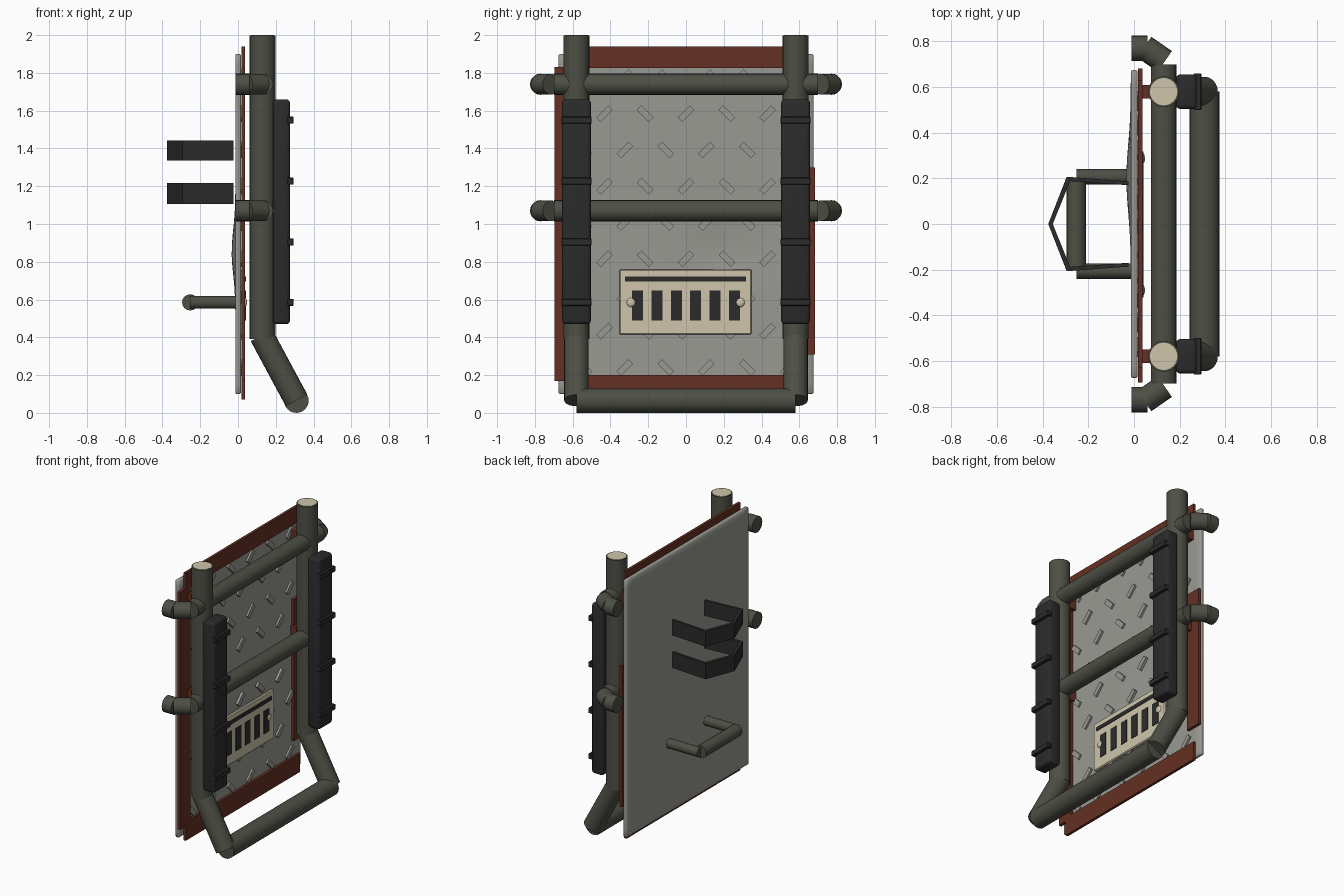
import bpy, bmesh, math
from mathutils import Vector, Matrix

if "Cube" in bpy.data.objects:
    bpy.data.objects.remove(bpy.data.objects["Cube"])


def material(name, rgb):
    m = bpy.data.materials.new(name)
    m.diffuse_color = (*rgb, 1)
    m.use_nodes = True
    m.node_tree.nodes["Principled BSDF"].inputs["Base Color"].default_value = m.diffuse_color
    return m


OLIVE = material("olive_paint", (0.075, 0.08, 0.06))
BLACK = material("black_rubber", (0.025, 0.024, 0.025))
RUST = material("rust_red", (0.13, 0.03, 0.017))
CREAM = material("cream_paint", (0.62, 0.56, 0.4))
STEEL = material("steel", (0.32, 0.32, 0.29))


def finish(bm, name, mat, smooth=True):
    me = bpy.data.meshes.new(name)
    bmesh.ops.recalc_face_normals(bm, faces=bm.faces)
    bm.to_mesh(me)
    bm.free()
    me.materials.append(mat)
    ob = bpy.data.objects.new(name, me)
    bpy.context.collection.objects.link(ob)
    if smooth:
        bpy.ops.object.select_all(action='DESELECT')
        ob.select_set(True)
        bpy.context.view_layer.objects.active = ob
        bpy.ops.object.shade_smooth_by_angle(angle=math.radians(35))
    return ob


def box(name, x, y, z, mat, bevel=0.0, segments=1):
    """Box from (min, max) ranges."""
    bm = bmesh.new()
    size = [r[1] - r[0] for r in (x, y, z)]
    mid = [(r[1] + r[0]) / 2 for r in (x, y, z)]
    bmesh.ops.create_cube(bm, size=1,
                          matrix=Matrix.Translation(mid) @ Matrix.Diagonal((*size, 1)))
    if bevel:
        bmesh.ops.bevel(bm, geom=bm.edges[:], offset=bevel, segments=segments,
                        affect='EDGES', profile=0.5)
    return finish(bm, name, mat)


def add_tube(bm, a, b, r, sides=20):
    a, b = Vector(a), Vector(b)
    d = b - a
    rot = d.to_track_quat('Z', 'Y').to_matrix().to_4x4()
    bmesh.ops.create_cone(bm, cap_ends=True, segments=sides, radius1=r, radius2=r,
                          depth=d.length, matrix=Matrix.Translation((a + b) / 2) @ rot)


def tubes(name, segs, mat, sides=20):
    bm = bmesh.new()
    for a, b, r in segs:
        add_tube(bm, a, b, r, sides)
    return finish(bm, name, mat)


# dented steel plate
bm = bmesh.new()
bmesh.ops.create_grid(bm, x_segments=24, y_segments=32, size=1)
for v in bm.verts:
    y, z = v.co.x * 0.675, 1.0 + v.co.y * 0.9
    dent = 0.02 * math.exp(-((y - 0.2) / 0.2) ** 2 - ((z - 0.85) / 0.16) ** 2)
    v.co = (0.016 - dent, y, z)
plate = finish(bm, "steel_plate", STEEL)
mod = plate.modifiers.new("thickness", 'SOLIDIFY')
mod.thickness = 0.03
mod.offset = 1 if plate.data.polygons[0].normal.x < 0 else -1
bev = plate.modifiers.new("edge", 'BEVEL')
bev.width = 0.006

# raised tread bars in staggered rows
bm = bmesh.new()
for row in range(9):
    z = 0.24 + row * 0.192
    n = 6 if row % 2 == 0 else 7
    for i in range(n):
        y = (i - (n - 1) / 2) * 0.216
        if abs(y) > 0.62:
            continue
        ang = math.radians(45 if i % 2 else -45)
        mat = (Matrix.Translation((0.02, y, z)) @ Matrix.Rotation(ang, 4, 'X')
               @ Matrix.Diagonal((0.018, 0.09, 0.034, 1)))
        bmesh.ops.create_cube(bm, size=1, matrix=mat)
finish(bm, "tread_bars", STEEL, False)

# rusty edge strips
X = (0.018, 0.037)
box("top_strip", X, (-0.63, 0.63), (1.825, 1.94), RUST)
box("bottom_strip", X, (-0.63, 0.63), (0.07, 0.2), RUST)
box("left_strip", X, (-0.695, -0.58), (0.17, 1.83), RUST)
box("right_strip", X, (0.565, 0.682), (0.31, 1.3), RUST)

# vent panel with slots and knobs
box("vent_panel", (0.016, 0.038), (-0.353, 0.347), (0.415, 0.76), CREAM, 0.006)
box("vent_long_slot", (0.03, 0.042), (-0.323, 0.317), (0.695, 0.722), BLACK)
for i in range(6):
    y = (i - 2.5) * 0.103
    box("vent_slot", (0.03, 0.042), (y - 0.029, y + 0.029), (0.488, 0.648), BLACK)
for y in (-0.29, 0.287):
    bm = bmesh.new()
    bmesh.ops.create_uvsphere(bm, u_segments=14, v_segments=8, radius=0.025,
                              matrix=Matrix.Translation((0.036, y, 0.585))
                              @ Matrix.Diagonal((0.5, 1, 1, 1)))
    finish(bm, "vent_knob", CREAM)

# crossbars with elbows
for z in (1.74, 1.07):
    segs = [((0.13, -0.7, z), (0.13, 0.7, z), 0.056)]
    for s in (-1, 1):
        segs += [((0.045, s * 0.775, z), (0.135, s * 0.713, z), 0.055),
                 ((-0.012, s * 0.77, z), (0.06, s * 0.77, z), 0.056)]
    tubes("crossbar", segs, OLIVE)

# side posts, bent legs, bumpers
for s in (-1, 1):
    y = s * 0.58
    tubes("side_post", [((0.13, y, 0.39), (0.13, y, 1.998), 0.068)], OLIVE, 24)
    tubes("post_cap", [((0.13, y, 1.98), (0.13, y, 2.0), 0.06)], CREAM, 24)
    tubes("bent_leg", [((0.125, y, 0.41), (0.31, y, 0.066), 0.065)], OLIVE, 24)
    box("bumper", (0.185, 0.275), (y - 0.076, y + 0.076), (0.47, 1.66), BLACK, 0.018, 3)
    for z in (0.585, 0.905, 1.227, 1.55):
        box("bumper_strap", (0.262, 0.295), (y - 0.08, y + 0.08),
            (z - 0.018, z + 0.018), BLACK, 0.003)
    for z in (1.74, 1.07):
        box("standoff", (0.02, 0.09), (y - 0.03, y + 0.03), (z - 0.05, z + 0.05), RUST)
tubes("foot_bar", [((0.309, -0.58, 0.065), (0.309, 0.58, 0.065), 0.065)], OLIVE, 24)

# rear grab handle
segs = [((-0.253, -0.2, 0.585), (-0.253, 0.2, 0.585), 0.043)]
segs += [((0.0, s * 0.207, 0.585), (-0.253, s * 0.207, 0.585), 0.033) for s in (-1, 1)]
tubes("grab_handle", segs, OLIVE, 16)

# rear pointed straps
outer = [(-0.025, 0.187), (-0.295, 0.207), (-0.376, 0), (-0.295, -0.207), (-0.025, -0.187)]
inner = [(-0.025, 0.17), (-0.28, 0.188), (-0.356, 0), (-0.28, -0.188), (-0.025, -0.17)]
for z0, z1 in ((1.335, 1.442), (1.107, 1.217)):
    bm = bmesh.new()
    rings = [[bm.verts.new((*p, z)) for p, z in
              ((o, z0), (o, z1), (i, z1), (i, z0))] for o, i in zip(outer, inner)]
    for a, b in zip(rings, rings[1:]):
        for k in range(4):
            bm.faces.new((a[k], a[(k + 1) % 4], b[(k + 1) % 4], b[k]))
    bm.faces.new(rings[0])
    bm.faces.new(rings[-1])
    finish(bm, "rear_strap", BLACK, False)
